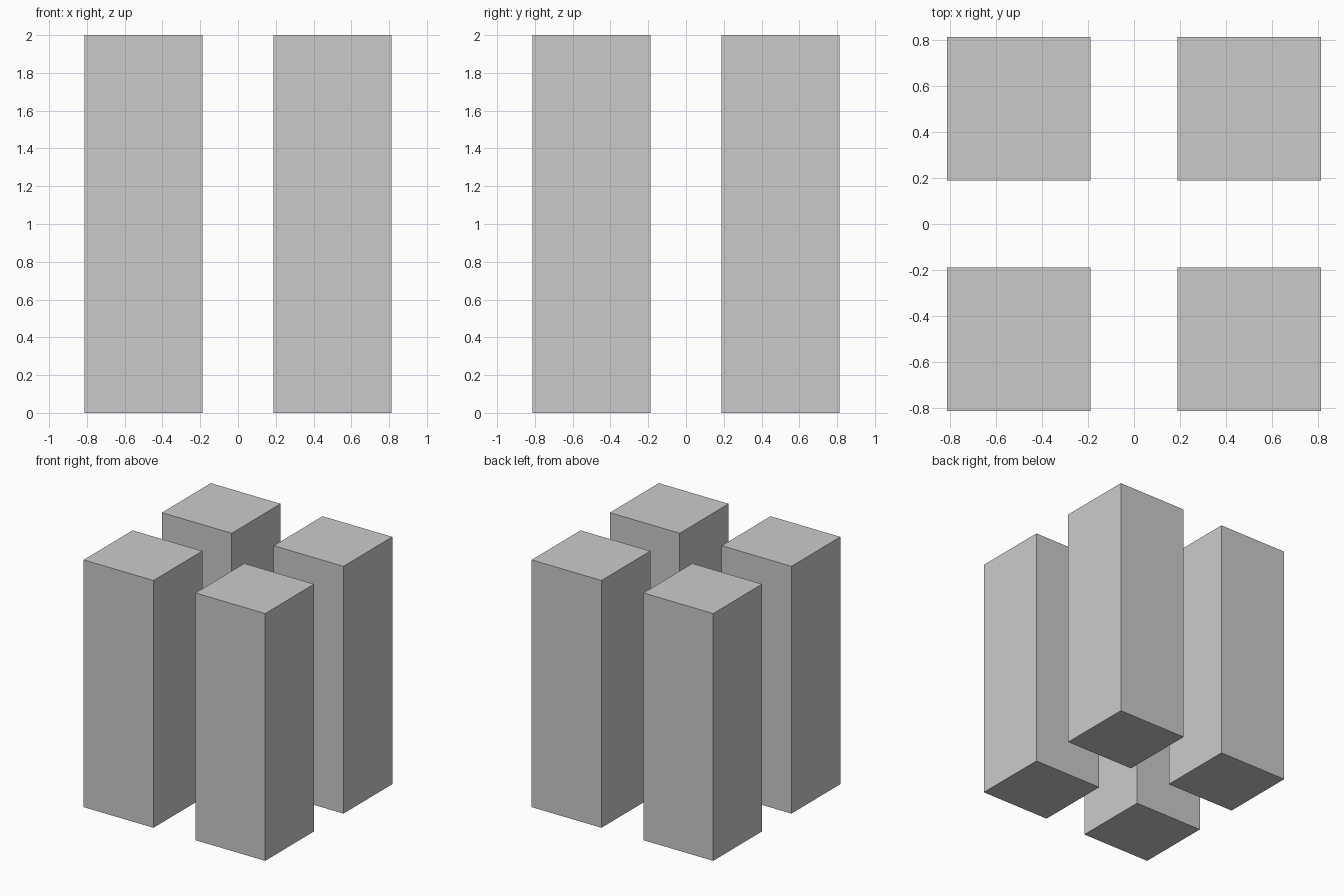
import bpy

if "Cube" in bpy.data.objects:
    bpy.data.objects.remove(bpy.data.objects["Cube"])

WIDTH = 0.624   # square footprint of each pillar
HEIGHT = 2.0
OFFSET = 0.5    # pillar centre distance from each axis


def pillar(name, x, y):
    bpy.ops.mesh.primitive_cube_add(size=1, location=(x, y, HEIGHT / 2))
    obj = bpy.context.object
    obj.name = name
    obj.scale = (WIDTH, WIDTH, HEIGHT)
    bpy.ops.object.transform_apply(location=False, rotation=False, scale=True)


# Four free-standing square pillars
for side, sx in (("left", -1), ("right", 1)):
    for end, sy in (("front", -1), ("back", 1)):
        pillar(f"{end}_{side}_pillar", sx * OFFSET, sy * OFFSET)
